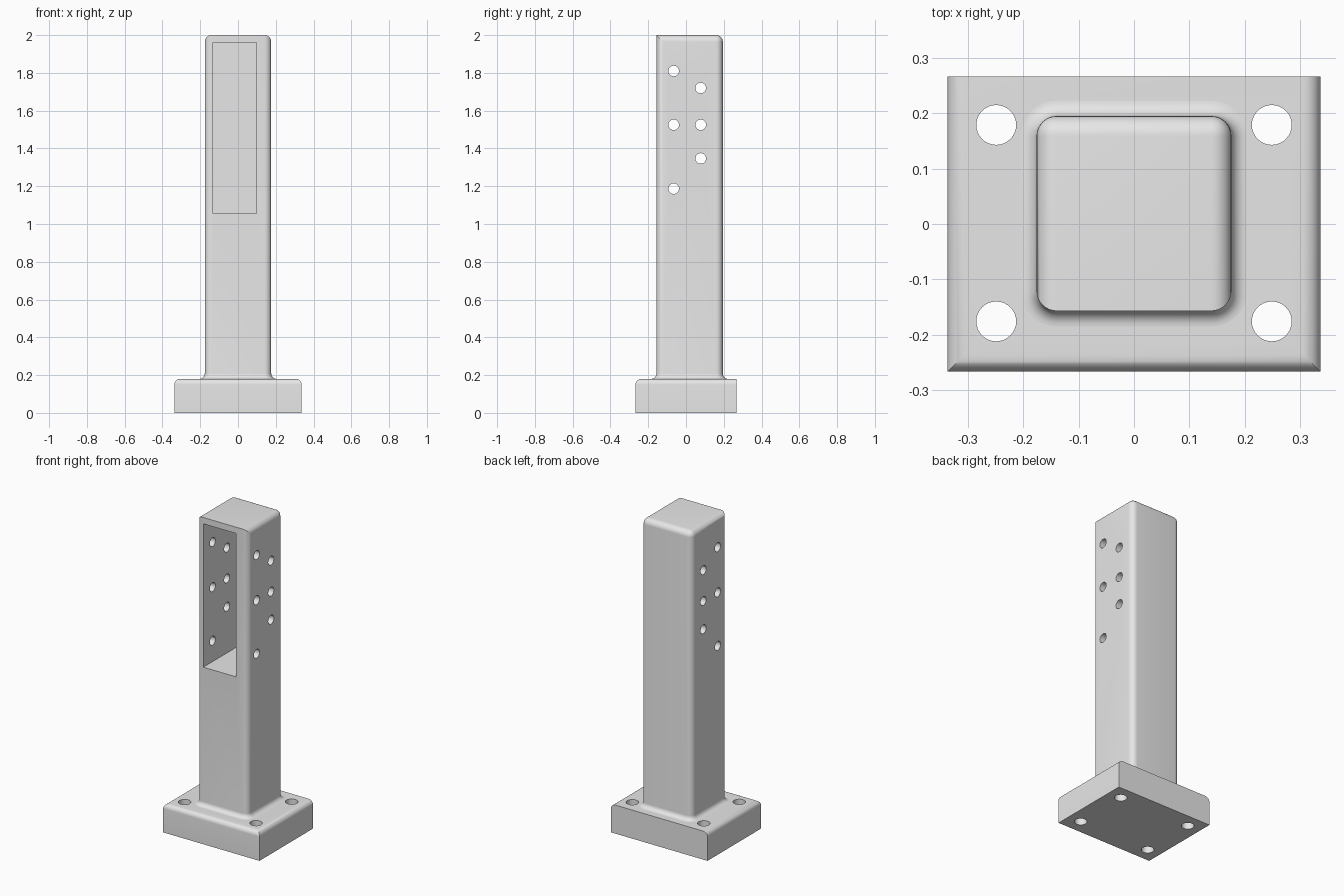
import bpy
import bmesh
import math
from mathutils import Matrix, Vector

if "Cube" in bpy.data.objects:
    bpy.data.objects.remove(bpy.data.objects["Cube"], do_unlink=True)

GREY = (0.8, 0.8, 0.8, 1.0)
grey = bpy.data.materials.new("plain grey")
grey.use_nodes = True
grey.diffuse_color = GREY
grey.node_tree.nodes["Principled BSDF"].inputs["Base Color"].default_value = GREY


def box_mesh(lo, hi):
    """Box between two corners."""
    bm = bmesh.new()
    lo, hi = Vector(lo), Vector(hi)
    bmesh.ops.create_cube(bm, size=1, matrix=Matrix.Translation((lo + hi) / 2)
                          @ Matrix.Diagonal((*(hi - lo), 1)))
    return bm


def add_rod(bm, centre, radius, length, axis="Z"):
    turn = Matrix.Rotation(math.pi / 2, 4, "Y") if axis == "X" else Matrix()
    bmesh.ops.create_cone(bm, cap_ends=True, segments=32, radius1=radius, radius2=radius,
                          depth=length, matrix=Matrix.Translation(centre) @ turn)


def round_edges(bm, rule, radius):
    def picked(e):
        a, b = (v.co for v in e.verts)
        return rule((a + b) / 2, b - a)
    bmesh.ops.bevel(bm, geom=[e for e in bm.edges if picked(e)], offset=radius,
                    offset_type="OFFSET", segments=8, profile=0.5, affect="EDGES",
                    clamp_overlap=True)


def make_object(name, bm):
    bmesh.ops.recalc_face_normals(bm, faces=bm.faces)
    mesh = bpy.data.meshes.new(name)
    bm.to_mesh(mesh)
    bm.free()
    mesh.materials.append(grey)
    obj = bpy.data.objects.new(name, mesh)
    bpy.context.collection.objects.link(obj)
    return obj


def cut(obj, bm):
    """Subtract a cutter and apply the result."""
    cutter = make_object("cutter", bm)
    cutter.hide_render = True
    mod = obj.modifiers.new("cut", "BOOLEAN")
    mod.operation, mod.solver, mod.object = "DIFFERENCE", "EXACT", cutter
    bpy.ops.object.select_all(action="DESELECT")
    bpy.context.view_layer.objects.active = obj
    obj.select_set(True)
    bpy.ops.object.modifier_apply(modifier=mod.name)
    bpy.data.objects.remove(cutter, do_unlink=True)


def smooth(obj):
    bpy.ops.object.select_all(action="DESELECT")
    bpy.context.view_layer.objects.active = obj
    obj.select_set(True)
    bpy.ops.object.shade_smooth_by_angle(angle=math.radians(30))


# Base plate: top edge rounded on the front and both sides, square at the back
BASE_X, BASE_Y, BASE_TOP = 0.337, 0.267, 0.18
bm = box_mesh((-BASE_X, -BASE_Y, 0), (BASE_X, BASE_Y, BASE_TOP))
round_edges(bm, lambda m, d: m.z > BASE_TOP - 0.01 and m.y < BASE_Y - 0.01, 0.03)
base = make_object("base_plate", bm)

# Bolt holes
bm = bmesh.new()
for x in (-0.249, 0.249):
    for y in (-0.176, 0.179):
        add_rod(bm, (x, y, 0.1), 0.036, 0.5)
cut(base, bm)
smooth(base)

# Column: rounded uprights, top rounded except along the front
HALF, MID_Y, ROUND, FLARE = 0.176, 0.019, 0.036, 0.028
FRONT, BACK = MID_Y - HALF, MID_Y + HALF
bm = box_mesh((-HALF, FRONT, BASE_TOP + FLARE), (HALF, BACK, 2))
round_edges(bm, lambda m, d: abs(d.z) > 0.5 or (m.z > 1.99 and m.y > FRONT + 0.01), ROUND)

# Flared foot: sweep the bottom outline outwards along a quarter circle
bottom = [f for f in bm.faces if all(v.co.z < BASE_TOP + FLARE + 0.001 for v in f.verts)]
bmesh.ops.delete(bm, geom=bottom, context="FACES")
ring = [e for e in bm.edges if e.is_boundary]
core = HALF - ROUND
STEPS = 8
start = 0.0
for i in range(1, STEPS + 1):
    angle = math.pi / 2 * i / STEPS
    out = FLARE * (1 - math.cos(angle))
    new = bmesh.ops.extrude_edge_only(bm, edges=ring)["geom"]
    ring = [g for g in new if isinstance(g, bmesh.types.BMEdge)]
    for v in (g for g in new if isinstance(g, bmesh.types.BMVert)):
        near = Vector((max(-core, min(core, v.co.x)),
                       MID_Y + max(-core, min(core, v.co.y - MID_Y)), v.co.z))
        v.co += (v.co - near).normalized() * (out - start)
        v.co.z = BASE_TOP + FLARE * (1 - math.sin(angle))
    ring = [e for e in ring if e.is_boundary]
    start = out
bmesh.ops.contextual_create(bm, geom=ring)
column = make_object("column", bm)

# Deep pocket in the front
cut(column, box_mesh((-0.132, FRONT - 0.1, 1.055), (0.097, 0.172, 1.96)))

# Cross holes through both side walls, in two staggered rows
bm = bmesh.new()
for y, heights in ((-0.065, (1.81, 1.525, 1.187)), (0.078, (1.72, 1.525, 1.347))):
    for z in heights:
        add_rod(bm, (0, y, z), 0.028, 1, "X")
cut(column, bm)
smooth(column)
